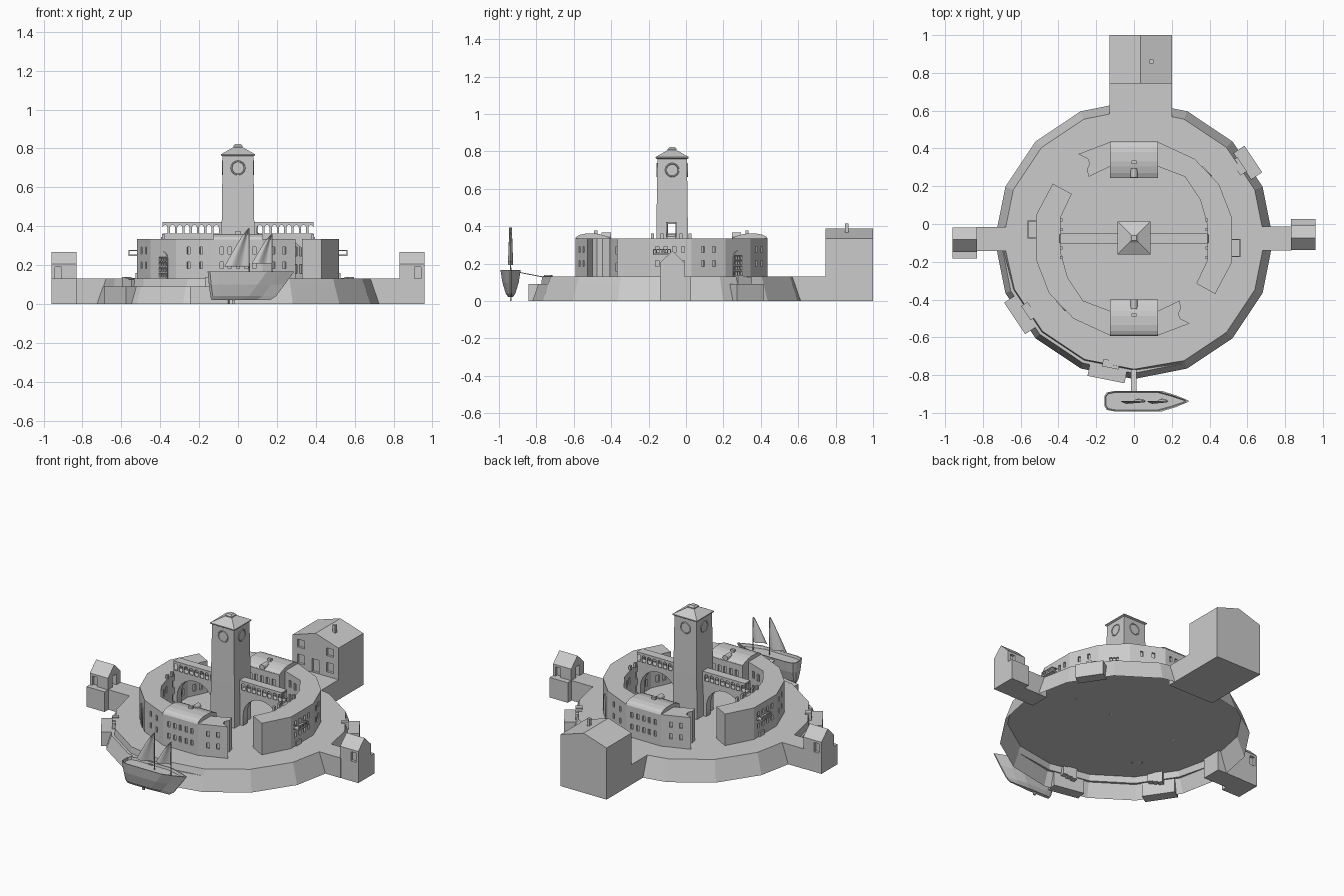
import bpy, bmesh, math
from mathutils import Matrix, Vector

if "Cube" in bpy.data.objects:
    bpy.data.objects.remove(bpy.data.objects["Cube"])

CY = -0.078                      # y of the island's centre


def add(name, bm):
    bmesh.ops.remove_doubles(bm, verts=bm.verts, dist=1e-5)
    bmesh.ops.recalc_face_normals(bm, faces=bm.faces)
    me = bpy.data.meshes.new(name)
    bm.to_mesh(me)
    bm.free()
    ob = bpy.data.objects.new(name, me)
    bpy.context.collection.objects.link(ob)
    return ob


def loft(name, rings, caps=(True, True)):
    bm = bmesh.new()
    vs = [[bm.verts.new(p) for p in r] for r in rings]
    n = len(rings[0])
    for a, b in zip(vs, vs[1:]):
        for i in range(n):
            bm.faces.new((a[i], a[(i + 1) % n], b[(i + 1) % n], b[i]))
    if caps[0]:
        bm.faces.new(vs[0])
    if caps[1]:
        bm.faces.new(vs[-1])
    return add(name, bm)


def prism(name, pts, z0, z1):
    return loft(name, [[(x, y, z) for x, y in pts] for z in (z0, z1)])


def box(name, x0, x1, y0, y1, z0, z1):
    return prism(name, [(x0, y0), (x1, y0), (x1, y1), (x0, y1)], z0, z1)


def boxes(name, items):
    # several boxes in one mesh: (centre, size, turn about z)
    bm = bmesh.new()
    for c, s, a in items:
        m = Matrix.Translation(c) @ Matrix.Rotation(a, 4, 'Z') @ Matrix.Diagonal((*s, 1))
        bmesh.ops.create_cube(bm, size=1, matrix=m)
    return add(name, bm)


def along_x(name, yz, x0, x1):
    return loft(name, [[(x, y, z) for y, z in yz] for x in (x0, x1)])


def cut(ob, tool):
    mod = ob.modifiers.new("cut", 'BOOLEAN')
    mod.operation, mod.object, mod.solver = 'DIFFERENCE', tool, 'EXACT'
    bpy.context.view_layer.objects.active = ob
    bpy.ops.object.modifier_apply(modifier="cut")
    bpy.data.objects.remove(tool)


TURN = Matrix.Translation((0, CY, 0)) @ Matrix.Rotation(math.pi, 4, 'Z') @ Matrix.Translation((0, -CY, 0))


def twin(ob):
    # copy turned half way round the island centre
    o = bpy.data.objects.new(ob.name + "_opposite", ob.data)
    o.matrix_world = TURN @ ob.matrix_world
    bpy.context.collection.objects.link(o)


def plate(name, loops, thick, y):
    # flat upright panel in the xz plane with holes
    cu = bpy.data.curves.new(name, 'CURVE')
    cu.dimensions, cu.fill_mode, cu.extrude = '2D', 'BOTH', thick / 2
    for l in loops:
        sp = cu.splines.new('POLY')
        sp.points.add(len(l) - 1)
        for p, (u, v) in zip(sp.points, l):
            p.co = (u, v, 0, 1)
        sp.use_cyclic_u = True
    tmp = bpy.data.objects.new(name, cu)
    bpy.context.collection.objects.link(tmp)
    dg = bpy.context.evaluated_depsgraph_get()
    me = bpy.data.meshes.new_from_object(tmp.evaluated_get(dg))
    bpy.data.objects.remove(tmp)
    me.transform(Matrix.Translation((0, y, 0)) @ Matrix.Rotation(math.pi / 2, 4, 'X'))
    ob = bpy.data.objects.new(name, me)
    bpy.context.collection.objects.link(ob)
    return ob


def arch(xc, r, z0, spring, n=8):
    return [(xc - r, z0)] + [(xc - r * math.cos(math.pi * i / n), spring + r * math.sin(math.pi * i / n))
                             for i in range(n + 1)] + [(xc + r, z0)]


# island platform: hollow sixteen-sided shell with a low quay on the front left
rings = [[], [], [], []]
for i in range(16):
    a = math.tau * i / 16
    quay = 9 <= i <= 12
    for ring, r, z in zip(rings, (.737, .706, .69 if quay else .706, .685 if quay else .692), (0, .09, .09, .13)):
        ring.append((r * math.cos(a), CY - .006 + r * math.sin(a), z))
loft("island_platform", rings, (False, True))

# landing stages and their stair blocks
for deg, length in ((213.75, .2), (258.75, .2), (33.75, .17)):
    a = math.radians(deg)
    d, t = Vector((math.cos(a), math.sin(a), 0)), Vector((-math.sin(a), math.cos(a), 0))
    c = Vector((0, CY, 0)) + d * .725
    boxes("landing_stage", [(c + Vector((0, 0, .045)), (.07, length, .09), a)])
    boxes("stage_steps", [(c - d * .05 + t * (.04 - .03 * k) + Vector((0, 0, .1)), (.04, .03, .05 + .015 * k), a)
                          for k in range(3)])

# side piers and gate houses
twin(box("side_pier", .66, .835, -.14, -.012, 0, .13))
house = along_x("gate_house", [(-.138, 0), (-.138, .205), (-.073, .268), (-.008, .205), (-.008, 0)], .83, .96)
cut(house, boxes("tool", [((.925, 0, .16), (.035, .05, .06), 0), ((.925, -.145, .16), (.035, .05, .06), 0),
                          ((.84, -.075, .165), (.05, .04, .07), 0)]))
twin(house)
twin(box("gate_house_step", .83, .96, -.008, .027, 0, .13))

# big back house and causeway
box("back_causeway", -.13, .2, .56, .75, 0, .13)
big = loft("back_house", [[(x, y, z) for x, z in ((-.13, 0), (.2, 0), (.2, .335), (.035, .387), (-.13, .335))]
                          for y in (.745, 1)])
cut(big, boxes("tool", [((x, .745, z), (.05, .03, h), 0) for x, z, h in
                        ((-.07, .29, .05), (-.07, .19, .06), (.14, .29, .05), (.14, .19, .06), (.035, .175, .085))]))
box("back_house_chimney", .083, .103, .85, .87, .35, .415)

# curved ring building: one half, then its opposite
outer = [(.43, -.37), (.52, -.2), (.52, .03), (.45, .21), (.32, .345), (.125, .435), (-.125, .435), (-.295, .37)]
inner = [(-.24, .25), (-.125, .305), (-.125, .245), (.125, .245), (.125, .305), (.27, .25), (.35, .13),
         (.387, 0), (.387, -.195), (.33, -.315)]
broken_end = [(-.245, .345), (-.235, .32), (-.25, .29)]
ringb = prism("ring_building", outer + broken_end + inner, .13, .335)
slots = []


def openings(p, q, count, rows, size):
    p, q = Vector((*p, 0)), Vector((*q, 0))
    a = math.atan2(q.y - p.y, q.x - p.x)
    for k in range(count):
        for z in rows:
            c = p.lerp(q, (k + 1) / (count + 1))
            slots.append(((c.x, c.y, z), (size[0], .024, size[1]), a))


for p, q, n in zip(outer[1:], outer[2:], (4, 2, 0, 2, 5, 2)):
    openings(p, q, n, (.2, .275), (.018, .034))
openings(outer[3], outer[4], 1, (.185,), (.06, .12))
for k, n in ((0, 2), (2, 5), (4, 2), (5, 2), (6, 2), (7, 3), (8, 2)):
    openings(inner[k], inner[k + 1], n, (.18, .27), (.022, .045))
cut(ringb, boxes("tool", slots))
twin(ringb)

# arched door trim on the diagonal wall
mid = (Vector((*outer[3], 0)) + Vector((*outer[4], 0))) / 2
da = math.atan2(.135, -.13)
door = plate("arched_door_grille", [arch(0, .035, .13, .235)] +
             [[(x, z), (x + .014, z), (x + .014, z + .02), (x, z + .02)]
              for x in (-.026, -.007, .012) for z in (.14, .168, .196, .222)], .01, 0)
door.matrix_world = Matrix.Translation(mid) @ Matrix.Rotation(da, 4, 'Z')
bpy.context.view_layer.update()
twin(door)

# rounded roof, chimney and round dormer over the middle wing
roof = along_x("wing_roof", [(.437, .333), (.43, .344), (.41, .354), (.38, .36), (.33, .361), (.305, .357),
                             (.27, .347), (.243, .333)], -.126, .126)
twin(roof)
twin(box("wing_chimney", -.012, .012, .318, .335, .34, .376))
bm = bmesh.new()
bmesh.ops.create_cone(bm, cap_ends=True, segments=12, radius1=.018, radius2=.018, depth=.05,
                      matrix=Matrix.Translation((0, .27, .348)) @ Matrix.Rotation(math.pi / 2, 4, 'X'))
twin(add("round_dormer", bm))

# balcony with railing and canopy door on the outer wall
rail = [((.54, -.128, .25), (.045, .095, .008), 0), ((.56, -.128, .274), (.005, .095, .005), 0),
        ((.518, -.128, .145), (.02, .05, .03), 0)]
rail += [((.541, y, .274), (.042, .005, .005), 0) for y in (-.173, -.083)]
rail += [((.56, -.173 + .015 * k, .262), (.005, .005, .022), 0) for k in range(7)]
twin(boxes("balcony", rail))

# central clock tower
H = [(-1, -1), (1, -1), (1, 1), (-1, 1)]


def sq(h, z):
    return [(x * h, CY + y * h + .004, z) for x, y in H]


tower = loft("clock_tower", [sq(.086, .13), sq(.084, .4), sq(.079, .765)])
cut(tower, box("tool", -.2, .2, CY - .018, CY + .026, .36, .412))
loft("tower_roof", [sq(.082, .76), sq(.088, .764), sq(.088, .77), sq(.024, .806), sq(.024, .812), sq(.014, .822)])
for k in range(4):
    a = k * math.pi / 2
    bpy.ops.mesh.primitive_torus_add(major_radius=.034, minor_radius=.004, major_segments=24, minor_segments=6,
        location=(.08 * math.sin(a), CY + .004 - .08 * math.cos(a), .7), rotation=(math.pi / 2, 0, a))
    bpy.context.object.name = "clock_rim"

# covered bridges from the tower to the ring
holes = [arch(.112 + .0375 * k, .013, .362, .393) for k in range(8)]
for y in (CY - .025, CY + .025):
    twin(plate("bridge_arcade", [[(.075, .345), (.388, .345), (.388, .42), (.075, .42)]] + holes, .006, y))
twin(box("bridge_floor", .075, .388, CY - .028, CY + .028, .34, .357))
twin(box("bridge_roof", .075, .388, CY - .028, CY + .028, .412, .421))
twin(plate("bridge_arch", [[(.07, .345), (.07, .13)] + arch(.237, .13, .13, .195, 12) + [(.395, .13), (.395, .345)]],
           .045, CY))
twin(boxes("bridge_end_posts", [((.385, CY + s * d, .345), (.014, .016, .03), 0) for d in (.05, .1) for s in (-1, 1)]))

# sailing boat hull
BY = -.938


def hull_ring(z, w, x0, x1):
    half = [(x1, .004), (x1 - .07, w * .6), (x1 - .14, w), (x0 + .05, w), (x0 + .012, w * .85), (x0, w * .5)]
    return [(x, BY + y, z) for x, y in half] + [(x, BY - y, z) for x, y in reversed(half)]


loft("boat_hull", [hull_ring(.02, .012, -.135, .165), hull_ring(.04, .026, -.142, .195),
                   hull_ring(.1, .044, -.15, .24), hull_ring(.166, .054, -.156, .288),
                   hull_ring(.166, .049, -.15, .275), hull_ring(.15, .046, -.148, .265)])
box("boat_keel_fin", -.03, -.015, BY - .004, BY + .004, 0, .03)

# masts and billowing sails
for mx, top, foot, left in ((.057, .392, .192, -.068), (.175, .362, .208, .072)):
    bm = bmesh.new()
    bmesh.ops.create_cone(bm, cap_ends=True, segments=8, radius1=.004, radius2=.002, depth=top - .14,
                          matrix=Matrix.Translation((mx, BY, (top + .14) / 2)))
    add("mast", bm)
    bm = bmesh.new()
    g = []
    for i in range(9):
        t = i / 8
        w = (mx - left) * (1 - t) ** .85 + .002
        g.append([bm.verts.new((mx - w * u / 8, BY + .014 * math.sin(math.tau * u / 8) * (1 - t * .5),
                                foot + (top - foot) * t)) for u in range(9)])
    for a, b in zip(g, g[1:]):
        for u in range(8):
            bm.faces.new((a[u], a[u + 1], b[u + 1], b[u])).smooth = True
    add("sail", bm)

# gangplank to the quay
loft("gangplank", [[(x, y, z + d) for x, d in ((-.016, 0), (.014, 0), (.014, .005), (-.016, .005))]
                   for y, z in ((-.9, .152), (-.77, .127))])
